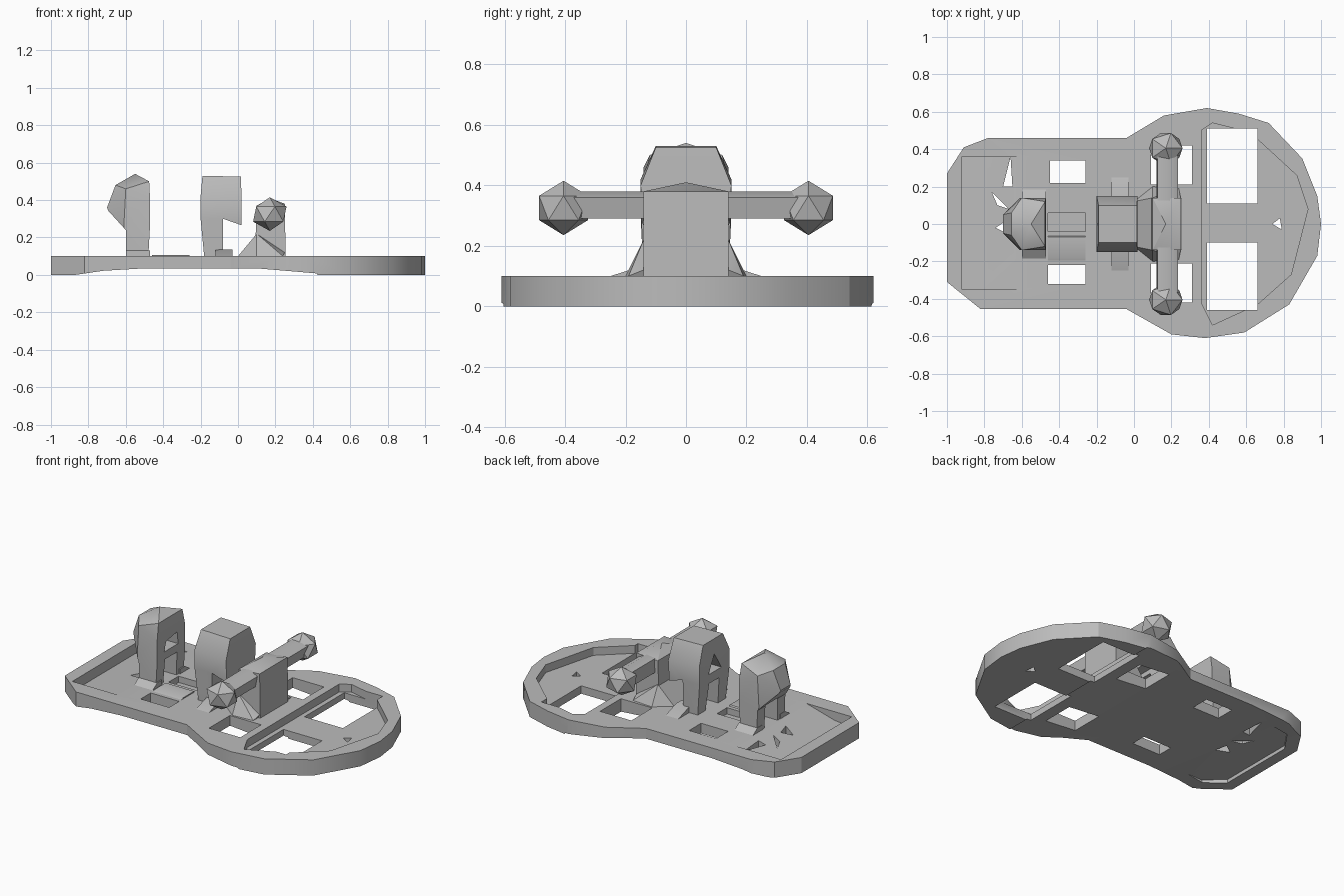
import bpy, bmesh
from mathutils import Vector

if "Cube" in bpy.data.objects:
    bpy.data.objects.remove(bpy.data.objects["Cube"])

grey = bpy.data.materials.new("plain_grey")
grey.use_nodes = True
grey.diffuse_color = (0.5, 0.5, 0.5, 1)
grey.node_tree.nodes["Principled BSDF"].inputs["Base Color"].default_value = (0.5, 0.5, 0.5, 1)


def finish(name, bm):
    bmesh.ops.recalc_face_normals(bm, faces=bm.faces)
    mesh = bpy.data.meshes.new(name)
    bm.to_mesh(mesh)
    bm.free()
    mesh.materials.append(grey)
    ob = bpy.data.objects.new(name, mesh)
    bpy.context.collection.objects.link(ob)
    return ob


def prism(name, pts, lo, hi, axis="z"):
    """Extrude an outline along z, or an (x, z) / (y, z) outline along y / x."""
    place = {"z": lambda a, b, t: (a, b, t),
             "y": lambda a, b, t: (a, t, b),
             "x": lambda a, b, t: (t, a, b)}[axis]
    bm = bmesh.new()
    face = bm.faces.new([bm.verts.new(place(a, b, lo)) for a, b in pts])
    new = bmesh.ops.extrude_face_region(bm, geom=[face])["geom"]
    shift = Vector(place(0, 0, hi - lo))
    bmesh.ops.translate(bm, vec=shift, verts=[v for v in new if isinstance(v, bmesh.types.BMVert)])
    return finish(name, bm)


def rect(x0, x1, y0, y1):
    return [(x0, y0), (x1, y0), (x1, y1), (x0, y1)]


def hull(name, pts):
    """Faceted solid; every point is repeated on the other side of y = 0."""
    bm = bmesh.new()
    for x, y, z in pts:
        for s in ((1, -1) if y else (1,)):
            bm.verts.new((x, s * y, z))
    out = bmesh.ops.convex_hull(bm, input=bm.verts)
    inner = {g for g in out["geom_interior"] if isinstance(g, bmesh.types.BMVert)}
    bmesh.ops.delete(bm, geom=list(inner), context="VERTS")
    bmesh.ops.dissolve_limit(bm, angle_limit=0.02, verts=bm.verts, edges=bm.edges)
    return finish(name, bm)


def cut(ob, cutters):
    for c in cutters:
        c.hide_render = True
        mod = ob.modifiers.new("cut", "BOOLEAN")
        mod.operation = "DIFFERENCE"
        mod.solver = "EXACT"
        mod.object = c
        with bpy.context.temp_override(object=ob, active_object=ob, selected_objects=[ob]):
            bpy.ops.object.modifier_apply(modifier=mod.name)
        bpy.data.objects.remove(c)


# base plate: chamfered tail running into a round nose
outline = [(-1, .27), (-.91, .41), (-.78, .46), (-.04, .46), (.16, .58), (.39, .62),
           (.56, .59), (.72, .54), (.9, .35), (.98, .15), (1, 0), (.98, -.17), (.83, -.43),
           (.59, -.58), (.38, -.61), (.2, -.59), (-.04, -.455), (-.82, -.455), (-1, -.31)]
plate = prism("base_plate", outline, 0, .1)

# raised underside, sunken floors at both ends
nose_floor = [(.36, .5), (.42, .54), (.62, .49), (.87, .26), (.93, .08), (.84, -.27),
              (.66, -.43), (.42, -.54), (.36, -.42)]
tail_under = [(-.93, .24), (-.84, .37), (-.6, .37), (-.6, -.37), (-.82, -.37), (-.93, -.27)]
tail_slope = [(-.92, .2), (-.92, .035), (-.8, .045), (-.6, .1), (-.6, .2)]
cut(plate, [
    prism("underside", [(-.87, -.1), (-.87, 0), (-.72, .022), (-.5, .035), (.1, .035), (.42, .008),
                        (.5, -.1)], -1, 1, "y"),
    prism("nose_recess", nose_floor, .05, .3),
    prism("tail_recess", tail_slope, -.35, .36, "y"),
    prism("tail_hollow", tail_under, -.1, .022),
])

# windows through the plate
windows = [rect(.39, .66, .11, .51), rect(.39, .66, -.46, -.1),
           rect(-.45, -.26, .22, .34), rect(-.46, -.26, -.32, -.22),
           rect(.09, .31, .21, .42), rect(.09, .31, -.42, -.21),
           [(-.7, .2), (-.65, .2), (-.66, .36)], [(-.76, .17), (-.67, .08), (-.73, .1)],
           [(-.74, -.02), (-.66, -.06), (-.68, .02)], [(.74, 0), (.79, -.03), (.78, .03)]]
cut(plate, [prism("window", w, -.2, .3) for w in windows])
cut(plate, [prism("slot", rect(-.46, -.26, -.04, .06), .06, .3)])

# low ridge beside the slot
prism("plate_ridge", [(-.215, .09), (-.18, .107), (-.07, .107), (-.04, .07)], -.46, -.26, "x")

# tail post: faceted head on two legs
tail_post = hull("tail_post", [
    (-.6, .14, .09), (-.48, .14, .09), (-.61, .14, .27), (-.47, .14, .27),
    (-.7, .05, .36), (-.6, .14, .46), (-.655, .06, .48), (-.55, 0, .54),
    (-.475, .12, .5), (-.47, .14, .4)])
cut(tail_post, [
    prism("gap", [(-.07, 0), (.07, 0), (.06, .25), (-.06, .25)], -.9, -.3, "x"),
    prism("pocket", [(-.07, .3), (.07, .3), (.06, .38), (-.05, .36)], -.56, -.3, "x"),
    prism("undercut", [(-.8, 0), (-.595, 0), (-.6, .24), (-.7, .35), (-.8, .35)], -.3, .3, "y"),
])

# middle post: boxy head leaning forward over two legs
middle_post = hull("middle_post", [
    (-.18, .14, .09), (-.08, .14, .09), (-.2, .15, .3), (.02, .14, .265), (.02, .15, .4),
    (-.2, .15, .42), (-.19, .1, .53), (.015, .1, .525)])
cut(middle_post, [
    prism("gap", [(-.07, 0), (.07, 0), (.05, .27), (-.05, .27)], -.5, .3, "x"),
    prism("notch", [(-.08, 0), (.3, 0), (.3, .26), (.02, .265), (-.08, .3)], -.3, .3, "y"),
    prism("pocket", [(-.07, .33), (.06, .33), (0, .44)], -.4, -.1, "x"),
])

# nose block with a low peaked top
hull("nose_block", [(.09, .14, .09), (.255, .14, .09), (.1, .14, .37),
                    (.25, .14, .38), (.17, 0, .41)])

# sloping feet round the post bases
hull("nose_block_foot", [(0, .12, .1), (.06, .14, .14), (.1, .14, .22), (.25, .14, .12),
                         (.24, .19, .1), (.1, .2, .1)])
for side in (1, -1):
    prism("middle_post_foot", [(side * y, z) for y, z in ((.09, .09), (.28, .09), (.14, .135),
                                                          (.09, .135))], -.12, -.03, "x")
    prism("tail_post_foot", [(side * y, z) for y, z in ((.09, .09), (.2, .09), (.14, .13),
                                                        (.09, .13))], -.6, -.47, "x")

# side arms with faceted knobs
for side, label in ((1, "back"), (-1, "front")):
    y0, y1 = sorted((side * .12, side * .4))
    prism(label + "_arm", [(.12, .29), (.22, .29), (.235, .36), (.19, .38), (.125, .375)], y0, y1, "y")
    bm = bmesh.new()
    bmesh.ops.create_icosphere(bm, subdivisions=1, radius=.1)
    for v in bm.verts:
        v.co = (v.co.x + .17, side * (v.co.y * .95 + .405), v.co.z * .9 + .325)
    finish(label + "_knob", bm)

# shading
for ob in bpy.context.collection.objects:
    if ob.type == "MESH" and ob.data.materials and ob.data.materials[0] == grey:
        with bpy.context.temp_override(object=ob, active_object=ob, selected_objects=[ob],
                                       selected_editable_objects=[ob]):
            bpy.ops.object.shade_smooth_by_angle(angle=.5)
